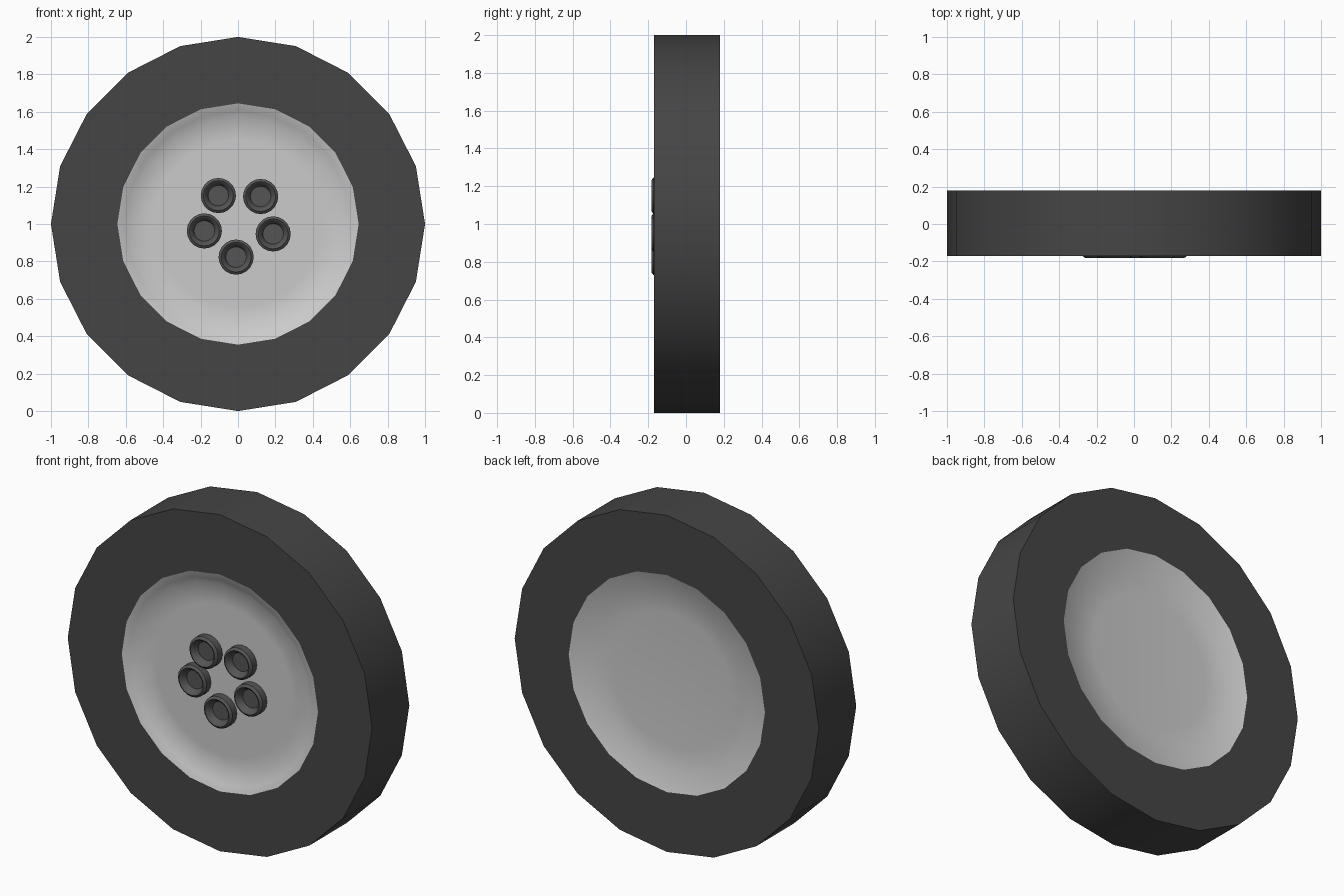
import bpy, math

if "Cube" in bpy.data.objects:
    bpy.data.objects.remove(bpy.data.objects["Cube"])

def material(name, v):
    m = bpy.data.materials.new(name)
    m.diffuse_color = (v, v, v, 1)
    m.use_nodes = True
    m.node_tree.nodes["Principled BSDF"].inputs["Base Color"].default_value = m.diffuse_color
    return m

rubber = material("rubber", 0.06)
nut_metal = material("dark_metal", 0.09)


def lathe(name, profile, sides, cx=0.0, cz=1.0, closed=False, mat=None, angle=40):
    """Spin a (radius, y) profile, listed front axis to back axis, about the y axis."""
    verts, rings, faces = [], [], []
    for r, y in profile:
        if r == 0:
            rings.append([len(verts)] * sides)
            verts.append((cx, y, cz))
            continue
        rings.append(list(range(len(verts), len(verts) + sides)))
        for i in range(sides):
            a = 2 * math.pi * i / sides
            verts.append((cx + r * math.cos(a), y, cz + r * math.sin(a)))
    pairs = list(zip(rings, rings[1:]))
    if closed:
        pairs.append((rings[-1], rings[0]))
    for p, q in pairs:
        for i in range(sides):
            j = (i + 1) % sides
            faces.append(list(dict.fromkeys((p[i], p[j], q[j], q[i]))))
    me = bpy.data.meshes.new(name)
    me.from_pydata(verts, [], faces)
    ob = bpy.data.objects.new(name, me)
    bpy.context.collection.objects.link(ob)
    if mat:
        me.materials.append(mat)
    bpy.ops.object.select_all(action='DESELECT')
    ob.select_set(True)
    bpy.context.view_layer.objects.active = ob
    bpy.ops.object.shade_smooth_by_angle(angle=math.radians(angle))
    return ob


# Tyre: square-shouldered 20-sided band
lathe("tyre", [(0.645, -0.17), (1.0, -0.17), (1.0, 0.18), (0.645, 0.18)], 20, mat=rubber)

# Wheel disc: rounded lip and shallow dish in front, softer dish behind
lathe("wheel_disc", [(0, -0.13), (0.45, -0.13), (0.565, -0.13), (0.605, -0.155), (0.645, -0.17),
                     (0.645, 0.18), (0.53, 0.14), (0.40, 0.13), (0, 0.13)], 20, angle=60)

# Hollow wheel nuts in a ring
nuts = [(-0.105, 1.152), (0.121, 1.147), (0.188, 0.947), (-0.01, 0.823), (-0.18, 0.963)]
for i, (x, z) in enumerate(nuts):
    lathe(f"wheel_nut_{i + 1}", [(0, -0.145), (0.055, -0.145), (0.068, -0.175), (0.08, -0.183),
                                 (0.094, -0.172), (0.094, -0.125)], 20, x, z, mat=nut_metal)
